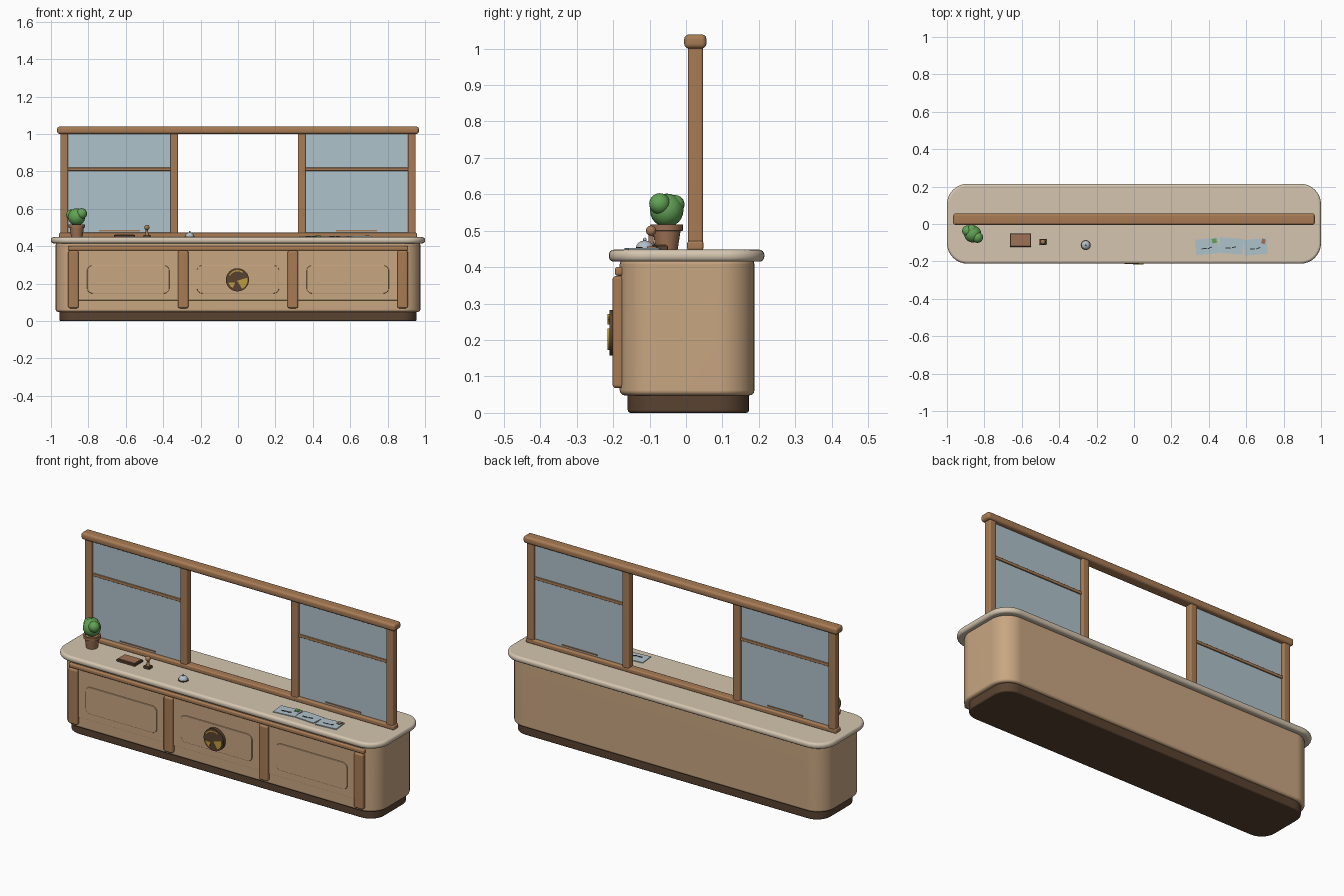
import bpy, bmesh, math
from mathutils import Matrix, Vector

if "Cube" in bpy.data.objects:
    bpy.data.objects.remove(bpy.data.objects["Cube"], do_unlink=True)


def mat(name, r, g, b):
    m = bpy.data.materials.new(name)
    m.use_nodes = True
    m.diffuse_color = (r, g, b, 1)
    m.node_tree.nodes["Principled BSDF"].inputs["Base Color"].default_value = (r, g, b, 1)
    return m


TAN = mat("tan wood", 0.58, 0.38, 0.22)
WOOD = mat("brown wood", 0.39, 0.20, 0.09)
DARK = mat("dark brown", 0.10, 0.055, 0.03)
STONE = mat("beige top", 0.66, 0.56, 0.43)
GLASS = mat("pale blue glass", 0.43, 0.54, 0.60)
GREEN = mat("leaf green", 0.12, 0.36, 0.09)
POT = mat("clay", 0.35, 0.17, 0.09)
GOLD = mat("gold", 0.52, 0.33, 0.05)
STEEL = mat("steel", 0.45, 0.52, 0.58)
INK = mat("ink", 0.04, 0.04, 0.05)


def finish(bm, name, material, weighted=False):
    bmesh.ops.recalc_face_normals(bm, faces=bm.faces)
    me = bpy.data.meshes.new(name)
    bm.to_mesh(me)
    bm.free()
    ob = bpy.data.objects.new(name, me)
    bpy.context.collection.objects.link(ob)
    me.materials.append(material)
    bpy.ops.object.select_all(action='DESELECT')
    ob.select_set(True)
    bpy.context.view_layer.objects.active = ob
    bpy.ops.object.shade_smooth_by_angle(angle=math.radians(40))
    if weighted:
        ob.modifiers.new("Weighted", 'WEIGHTED_NORMAL').keep_sharp = True
    return ob


def slab(name, material, x, y, z, corner=0, edge=0, axis=2, seg=3, turn=0):
    """Box between (low, high) ranges; corners round about one axis, then rims soften."""
    bm = bmesh.new()
    bmesh.ops.create_cube(bm, size=1)
    bmesh.ops.scale(bm, vec=(x[1] - x[0], y[1] - y[0], z[1] - z[0]), verts=bm.verts)
    if corner:
        sides = [e for e in bm.edges
                 if abs((e.verts[0].co - e.verts[1].co).normalized()[axis]) > 0.9]
        bmesh.ops.bevel(bm, geom=sides, offset=corner, segments=8, profile=0.5, affect='EDGES')
    if edge:
        bm.normal_update()
        if corner:
            rim = {e for f in bm.faces if abs(f.normal[axis]) > 0.9 for e in f.edges}
        else:
            rim = set(bm.edges)
        bmesh.ops.bevel(bm, geom=list(rim), offset=edge, segments=seg, profile=0.5, affect='EDGES')
    bmesh.ops.rotate(bm, cent=(0, 0, 0), matrix=Matrix.Rotation(turn, 3, 'Z'), verts=bm.verts)
    bmesh.ops.translate(bm, vec=[sum(r) / 2 for r in (x, y, z)], verts=bm.verts)
    return finish(bm, name, material, bool(edge))


def turned(name, material, at, profile, steps=24):
    """Spin a (radius, height) profile about a vertical line."""
    bm = bmesh.new()
    vs = [bm.verts.new((r, 0, h)) for r, h in profile]
    es = [bm.edges.new(p) for p in zip(vs, vs[1:])]
    bmesh.ops.spin(bm, geom=vs + es, cent=(0, 0, 0), axis=(0, 0, 1),
                   angle=2 * math.pi, steps=steps)
    bmesh.ops.remove_doubles(bm, verts=bm.verts, dist=0.0001)
    bmesh.ops.translate(bm, vec=at, verts=bm.verts)
    return finish(bm, name, material)


def ball(name, material, at, r, u=20, v=12):
    bm = bmesh.new()
    bmesh.ops.create_uvsphere(bm, u_segments=u, v_segments=v, radius=r)
    bmesh.ops.translate(bm, vec=at, verts=bm.verts)
    return finish(bm, name, material)


def plate(name, material, points, y, depth):
    """Upright flat shape from (x, z) points, thickened backwards."""
    bm = bmesh.new()
    face = bm.faces.new([bm.verts.new((px, y, pz)) for px, pz in points])
    new = bmesh.ops.extrude_face_region(bm, geom=[face])["geom"]
    bmesh.ops.translate(bm, vec=(0, depth, 0),
                        verts=[g for g in new if isinstance(g, bmesh.types.BMVert)])
    return finish(bm, name, material)


def arc(cx, cz, r, a, b, n=16):
    return [(cx + r * math.cos(math.radians(a + (b - a) * i / n)),
             cz + r * math.sin(math.radians(a + (b - a) * i / n))) for i in range(n + 1)]


# Counter
slab("plinth", DARK, (-0.955, 0.955), (-0.16, 0.173), (0, 0.06), 0.085, 0.008)
slab("counter_body", TAN, (-0.975, 0.975), (-0.182, 0.188), (0.048, 0.422), 0.1, 0.014)
slab("counter_top", STONE, (-1, 1), (-0.212, 0.215), (0.415, 0.448), 0.11, 0.014, seg=4)

# Front panelling
for i, cx in enumerate((-0.587, 0, 0.587)):
    slab(f"panel_{i}", TAN, (cx - 0.275, cx + 0.275), (-0.187, -0.17), (0.11, 0.385), 0, 0.003, seg=2)
    slab(f"panel_field_{i}", TAN, (cx - 0.22, cx + 0.22), (-0.193, -0.17), (0.147, 0.297),
         0.03, 0.004, axis=1, seg=2)
for i, cx in enumerate((-0.88, -0.293, 0.293, 0.88)):
    slab(f"front_post_{i}", WOOD, (cx - 0.028, cx + 0.028), (-0.202, -0.17), (0.068, 0.376), 0, 0.01)
slab("front_rail", WOOD, (-0.91, 0.91), (-0.195, -0.17), (0.376, 0.401), 0, 0.008)

# Round emblem with abstract gilt inlay
plate("emblem_disc", DARK, arc(-0.003, 0.22, 0.062, 0, 345, 23), -0.21, 0.025)
plate("emblem_fan", GOLD, [(-0.005, 0.215)] + arc(-0.003, 0.22, 0.054, -62, 12), -0.216, 0.008)
plate("emblem_arc", GOLD, arc(-0.003, 0.22, 0.052, 55, 150) + arc(-0.003, 0.22, 0.045, 150, 55),
      -0.215, 0.007)
plate("emblem_leaf", GOLD, arc(-0.003, 0.22, 0.05, 195, 240) + [(-0.015, 0.205)], -0.215, 0.007)

# Window frame
slab("top_beam", WOOD, (-0.967, 0.967), (-0.005, 0.056), (1.0, 1.039), 0, 0.013)
slab("bottom_rail", WOOD, (-0.957, 0.957), (0.003, 0.048), (0.446, 0.472), 0, 0.007)
for side, s in (("left", 1), ("right", -1)):
    def span(a, b):
        return tuple(sorted((s * a, s * b)))
    slab(f"{side}_outer_post", WOOD, span(0.908, 0.95), (0.005, 0.047), (0.465, 1.005), 0, 0.007)
    slab(f"{side}_inner_post", WOOD, span(0.32, 0.362), (0.005, 0.047), (0.465, 1.005), 0, 0.007)
    slab(f"{side}_glass", GLASS, span(0.355, 0.915), (0.022, 0.03), (0.465, 1.005))
    slab(f"{side}_crossbar", WOOD, span(0.355, 0.915), (0.016, 0.036), (0.803, 0.82), 0, 0.003)
    slab(f"{side}_slot_lip", WOOD, span(0.525, 0.742), (0.017, 0.035), (0.479, 0.486))

# Potted plant
turned("pot", POT, (-0.862, -0.053, 0.447),
       [(0, 0), (0.03, 0), (0.038, 0.052), (0.044, 0.053), (0.045, 0.07), (0.037, 0.07),
        (0.035, 0.06), (0, 0.06)])
for i, (x, y, z, r) in enumerate([(-0.863, -0.053, 0.556, 0.046), (-0.836, -0.072, 0.574, 0.029),
                                  (-0.89, -0.037, 0.567, 0.029), (-0.868, -0.03, 0.572, 0.026)]):
    ball(f"foliage_{i}", GREEN, (x, y, z), r)

# Ink pad and hand stamp
slab("ink_pad_case", DARK, (-0.664, -0.55), (-0.122, -0.05), (0.447, 0.459), 0, 0.002)
slab("ink_pad", POT, (-0.658, -0.556), (-0.116, -0.056), (0.455, 0.463))
slab("stamp_base", DARK, (-0.505, -0.469), (-0.112, -0.08), (0.447, 0.461), 0, 0.002)
turned("stamp_handle", WOOD, (-0.487, -0.096, 0.46),
       [(0, 0), (0.011, 0), (0.007, 0.012), (0.006, 0.032), (0, 0.034)], 16)
ball("stamp_knob", WOOD, (-0.487, -0.096, 0.5), 0.014)

# Service bell
turned("bell_base", DARK, (-0.258, -0.113, 0.447), [(0, 0), (0.027, 0), (0.027, 0.006), (0, 0.006)])
turned("bell_dome", STEEL, (-0.258, -0.113, 0.453),
       [(0.024, 0)] + [(0.024 * math.cos(a * math.pi / 16), 0.02 * math.sin(a * math.pi / 16))
                       for a in range(1, 8)] + [(0, 0.02)])
ball("bell_button", STEEL, (-0.258, -0.113, 0.476), 0.005, 12, 8)

# Folded leaflet lying on the counter
for i, (cx, cy, turn) in enumerate([(0.391, -0.12, 0.1), (0.52, -0.117, -0.08), (0.65, -0.122, 0.09)]):
    slab(f"leaflet_{i}", GLASS, (cx - 0.062, cx + 0.062), (cy - 0.042, cy + 0.042),
         (0.447, 0.452 + i * 0.0006), turn=turn)
    slab(f"leaflet_line_{i}", INK, (cx - 0.03, cx - 0.002), (cy - 0.014, cy - 0.009),
         (0.45, 0.455), turn=turn)
    slab(f"leaflet_mark_{i}", INK, (cx + 0.003, cx + 0.026), (cy - 0.01, cy - 0.005),
         (0.45, 0.455), turn=turn + 0.3)
slab("leaflet_green_tab", GREEN, (0.417, 0.442), (-0.102, -0.078), (0.449, 0.457), turn=0.2)
slab("leaflet_brown_tab", POT, (0.682, 0.702), (-0.106, -0.08), (0.449, 0.457), turn=-0.2)
